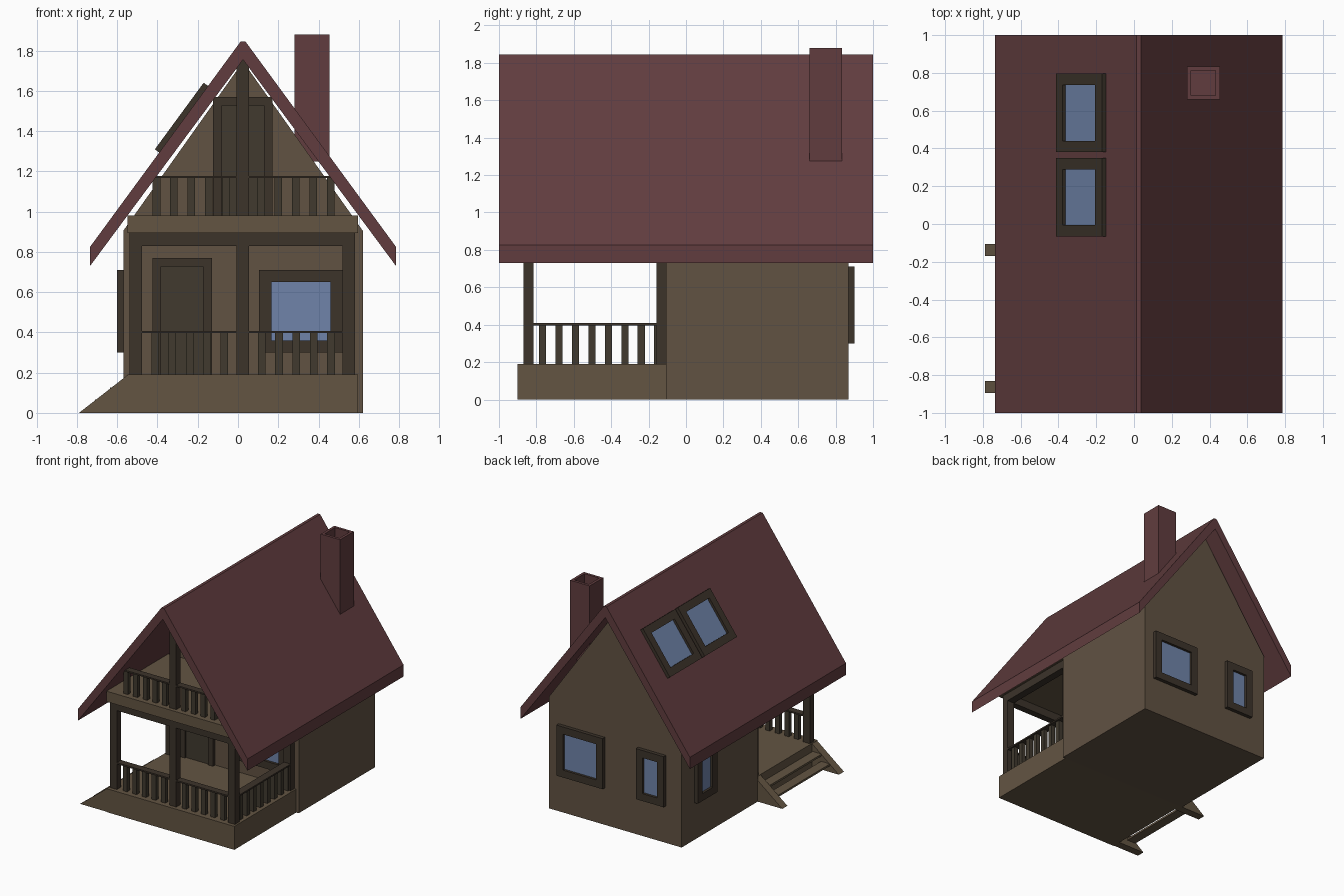
import bpy, bmesh, math
from mathutils import Matrix, Vector

if "Cube" in bpy.data.objects:
    bpy.data.objects.remove(bpy.data.objects["Cube"])


def material(name, rgb):
    m = bpy.data.materials.new(name)
    m.diffuse_color = (*rgb, 1)
    m.use_nodes = True
    m.node_tree.nodes["Principled BSDF"].inputs["Base Color"].default_value = m.diffuse_color
    return m


WALL = material("wall_wood", (0.12, 0.085, 0.055))
DECK = material("deck_wood", (0.125, 0.09, 0.055))
TRIM = material("dark_trim", (0.045, 0.033, 0.023))
DOOR = material("door_wood", (0.052, 0.042, 0.028))
ROOF = material("roof_red", (0.12, 0.046, 0.049))
GLASS = material("glass", (0.16, 0.23, 0.40))


def finish(name, bm, *mats):
    bmesh.ops.recalc_face_normals(bm, faces=bm.faces[:])
    me = bpy.data.meshes.new(name)
    bm.to_mesh(me)
    bm.free()
    for m in mats:
        me.materials.append(m)
    ob = bpy.data.objects.new(name, me)
    bpy.context.collection.objects.link(ob)
    return ob


def add_box(bm, x, y, z):
    mat = (Matrix.Translation(((x[0] + x[1]) / 2, (y[0] + y[1]) / 2, (z[0] + z[1]) / 2))
           @ Matrix.Diagonal((x[1] - x[0], y[1] - y[0], z[1] - z[0], 1)))
    return bmesh.ops.create_cube(bm, size=1, matrix=mat)["verts"]


def boxes(name, mat, *dims):
    bm = bmesh.new()
    for d in dims:
        add_box(bm, *d)
    return finish(name, bm, mat)


def prism(name, mat, profile, y0, y1):
    """Extrude an x-z outline along y."""
    bm = bmesh.new()
    f = bm.faces.new([bm.verts.new((x, y0, z)) for x, z in profile])
    ext = bmesh.ops.extrude_face_region(bm, geom=[f])["geom"]
    bmesh.ops.translate(bm, vec=(0, y1 - y0, 0),
                        verts=[v for v in ext if isinstance(v, bmesh.types.BMVert)])
    return finish(name, bm, mat)


def framed(name, pos, normal, up, w, h, depth, border, recess, *mats):
    """Block standing on a surface, with a sunken centre on its outer face."""
    n, u = Vector(normal).normalized(), Vector(up).normalized()
    rot = Matrix((u.cross(n), u, n)).transposed().to_4x4()
    bm = bmesh.new()
    add_box(bm, (-w / 2, w / 2), (-h / 2, h / 2), (0, depth))
    front = max(bm.faces, key=lambda f: f.calc_center_median().z)
    bmesh.ops.inset_region(bm, faces=[front], thickness=border, use_even_offset=True)
    pane = bmesh.ops.extrude_face_region(bm, geom=[front])["geom"]
    if front.is_valid:
        bmesh.ops.delete(bm, geom=[front], context='FACES')
    bmesh.ops.translate(bm, vec=(0, 0, -recess),
                        verts=[v for v in pane if isinstance(v, bmesh.types.BMVert)])
    for f in pane:
        if isinstance(f, bmesh.types.BMFace):
            f.material_index = len(mats) - 1
    bm.transform(Matrix.Translation(pos) @ rot)
    return finish(name, bm, *mats)


CX = 0.025  # house centre line

# House body with gable
prism("house_body", WALL, [(-0.57, 0), (0.62, 0), (0.62, 0.905), (CX, 1.745), (-0.57, 0.905)],
      -0.107, 0.87)

# Roof
prism("roof", ROOF, [(-0.735, 0.825), (0.013, 1.845), (0.037, 1.845), (0.785, 0.825),
                     (0.785, 0.73), (CX, 1.755), (-0.735, 0.73)], -1, 1)

# Hollow chimney
framed("chimney", (0.367, 0.747, 1.25), (0, 0, 1), (0, 1, 0), 0.175, 0.175, 0.63,
       0.022, 0.2, ROOF)

# Porch and balcony floors
boxes("porch_floor", DECK, ((-0.55, 0.597), (-0.9, -0.105), (0, 0.19)))
boxes("balcony_floor", DECK, ((-0.55, 0.597), (-0.9, -0.105), (0.895, 0.98)))

# Posts and beams
FRONT, BACK = (-0.87, -0.815), (-0.157, -0.105)
SIDES = [(-0.54, -0.478), (0.52, 0.582)]
boxes("porch_posts", TRIM, *[(s, y, (0.19, 0.895)) for s in SIDES for y in (FRONT, BACK)])
boxes("center_post", TRIM, ((-0.007, 0.055), FRONT, (0.19, 1.755)))
boxes("porch_beams", TRIM, ((-0.54, 0.582), FRONT, (0.83, 0.896)),
      *[(s, (-0.815, -0.157), (0.83, 0.896)) for s in SIDES])

# Railings
B = 0.019  # half baluster width
rail = (0.396, 0.408)
boxes("porch_rails", TRIM, ((-0.48, 0.52), FRONT, rail), (SIDES[1], (-0.815, -0.157), rail))
boxes("balcony_rail", TRIM, ((-0.425, 0.48), FRONT, (1.166, 1.178)))
front_x = [CX + s * (0.093 + 0.086 * i) for s in (-1, 1) for i in range(5)]
thin = (-0.86, -0.825)
boxes("porch_front_balusters", DOOR, *[((x - B, x + B), thin, (0.19, 0.397)) for x in front_x])
boxes("porch_side_balusters", DOOR,
      *[((0.533, 0.568), (y - B, y + B), (0.19, 0.397))
        for y in [-0.767 + 0.088 * i for i in range(8)]])
boxes("balcony_balusters", DOOR,
      *[((x - B, x + B), thin, (0.98, 1.167)) for x in [-0.405 + 0.0865 * i for i in range(11)]])

# Side steps
for tag, y in (("front", -0.895), ("back", -0.17)):
    prism("stringer_" + tag, DECK, [(-0.79, 0), (-0.55, 0), (-0.55, 0.187)], y, y + 0.065)
boxes("step_treads", DECK, ((-0.71, -0.63), (-0.83, -0.17), (0.05, 0.066)),
      ((-0.635, -0.555), (-0.83, -0.17), (0.11, 0.126)))

# Doors
for tag, x0, x1, z0, z1 in (("porch", -0.425, -0.13, 0.19, 0.77),
                            ("balcony", -0.123, 0.172, 0.98, 1.57)):
    a, b, t = x0 + 0.043, x1 - 0.043, z1 - 0.043
    prism(tag + "_door_frame", TRIM, [(x0, z0), (x0, z1), (x1, z1), (x1, z0), (b, z0),
                                      (b, t), (a, t), (a, z0)], -0.135, -0.105)
    boxes(tag + "_door", DOOR, ((a, b), (-0.122, -0.105), (z0, t)))

# Wall windows: name, position, outward normal, width
Z = (0, 0, 1)
for tag, pos, n, w in (("front", (0.313, -0.107, 0.505), (0, -1, 0), 0.415),
                       ("back_large", (0.325, 0.87, 0.505), (0, 1, 0), 0.415),
                       ("back_small", (-0.305, 0.87, 0.505), (0, 1, 0), 0.25),
                       ("left", (-0.57, 0.58, 0.505), (-1, 0, 0), 0.25)):
    framed(tag + "_window", pos, n, Z, w, 0.41, 0.03, 0.06, 0.02, TRIM, GLASS)

# Roof skylights
slope = Vector((0.748, 0, 1.02)).normalized()
normal = Vector((-slope.z, 0, slope.x))
for i, y in enumerate((0.142, 0.588)):
    framed("skylight_%d" % (i + 1), (-0.27, y, 1.459), normal, slope, 0.415, 0.41, 0.027,
           0.06, 0.02, TRIM, GLASS)
